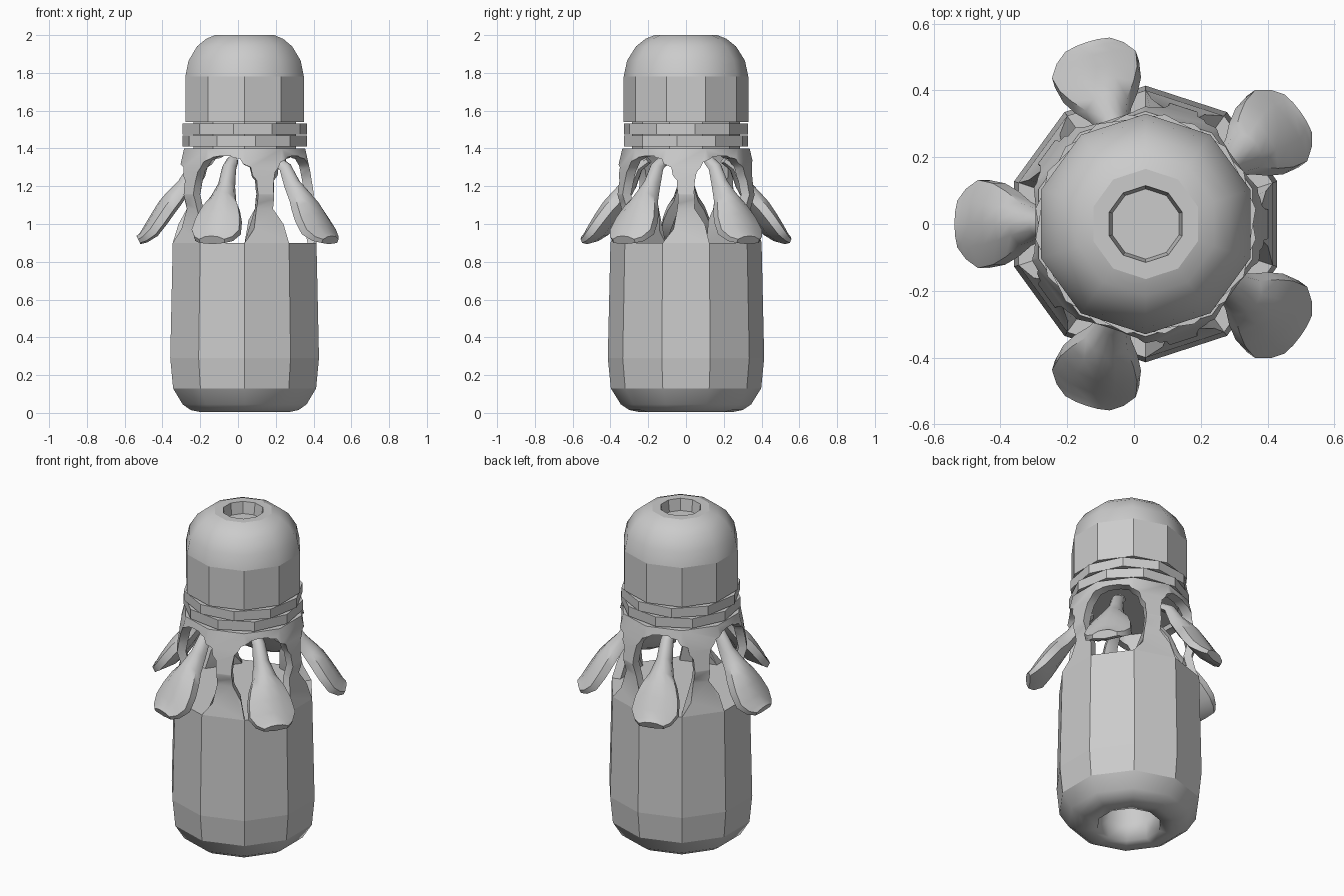
import bpy, bmesh, math
from mathutils import Vector

if "Cube" in bpy.data.objects:
    bpy.data.objects.remove(bpy.data.objects["Cube"])

CX = 0.035          # the main axis sits slightly off the bounding-box centre
SIDES = 10

grey = bpy.data.materials.new("plain_grey")
grey.diffuse_color = (0.6, 0.6, 0.6, 1)
grey.use_nodes = True
grey.node_tree.nodes["Principled BSDF"].inputs["Base Color"].default_value = grey.diffuse_color


def add_object(name, bm, angle=None):
    bmesh.ops.recalc_face_normals(bm, faces=bm.faces[:])
    me = bpy.data.meshes.new(name)
    bm.to_mesh(me)
    bm.free()
    ob = bpy.data.objects.new(name, me)
    bpy.context.collection.objects.link(ob)
    me.materials.append(grey)
    if angle:
        smooth_by_angle(me, angle)
    return ob


def smooth_by_angle(me, angle):
    for p in me.polygons:
        p.use_smooth = True
    me.set_sharp_from_angle(angle=math.radians(angle))


def lathe(name, profile, offset=18, smooth=(), closed=False):
    """Ten-sided turned part; smooth = indices of rounded profile bands."""
    bm = bmesh.new()
    rings = []
    for r, z in profile:
        ring = []
        for k in range(SIDES):
            a = math.radians(offset + 360 / SIDES * k)
            ring.append(bm.verts.new((CX + r * math.cos(a), r * math.sin(a), z)))
        rings.append(ring)
    n = len(rings)
    for i in range(n if closed else n - 1):
        a, b = rings[i], rings[(i + 1) % n]
        for k in range(SIDES):
            j = (k + 1) % SIDES
            f = bm.faces.new((a[k], a[j], b[j], b[k]))
            f.smooth = i in smooth
    if not closed:
        bm.faces.new(rings[0])
        bm.faces.new(rings[-1])
    return add_object(name, bm)


# Main body with rounded base and a hole underneath
lathe("body", [(0.17, 0.30), (0.175, 0.12), (0.18, 0.01), (0.25, 0.005), (0.30, 0.015),
               (0.345, 0.045), (0.398, 0.13), (0.414, 0.29), (0.40, 0.90)],
      smooth=(0, 1, 2, 3, 4, 5))

# Cap with dome and a recess in the top
lathe("cap", [(0.33, 1.54), (0.33, 1.78), (0.312, 1.865), (0.265, 1.94), (0.215, 1.98),
              (0.165, 2.0), (0.115, 2.0), (0.105, 1.93)], smooth=(1, 2, 3, 4))

# Two twisted collar rings and the core that carries them
lathe("upper_ring", [(0.333, 1.475), (0.333, 1.532)], offset=8)
lathe("lower_ring", [(0.333, 1.41), (0.333, 1.468)], offset=28)
lathe("collar_core", [(0.285, 1.385), (0.285, 1.56)])

# Flared neck shell with five arched windows
neck = lathe("neck", [(0.40, 0.90), (0.362, 1.08), (0.386, 1.155), (0.365, 1.28), (0.337, 1.40),
                      (0.28, 1.40), (0.31, 1.28), (0.335, 1.155), (0.315, 1.08), (0.35, 0.90)],
             closed=True)
half_arch = [(0.325, 0.88), (0.325, 0.90), (0.54, 1.08), (0.56, 1.16), (0.54, 1.23),
             (0.43, 1.30), (0.25, 1.345), (0.09, 1.36)]
arch = half_arch + [(-t, z) for t, z in reversed(half_arch)]
petal_angles = [math.radians(36 + 72 * k) for k in range(5)]


def place(r, t, z, a):
    return (CX + r * math.cos(a) - t * math.sin(a), r * math.sin(a) + t * math.cos(a), z)


bm = bmesh.new()
for a in petal_angles:
    inner = [bm.verts.new(place(0.15, t * 0.15, z, a)) for t, z in arch]
    outer = [bm.verts.new(place(0.60, t * 0.60, z, a)) for t, z in arch]
    bm.faces.new(inner)
    bm.faces.new(outer)
    for i in range(len(arch)):
        j = (i + 1) % len(arch)
        bm.faces.new((inner[i], inner[j], outer[j], outer[i]))
cutter = add_object("window_cutter", bm)
cutter.hide_render = True
mod = neck.modifiers.new("windows", 'BOOLEAN')
mod.operation = 'DIFFERENCE'
mod.solver = 'EXACT'
mod.object = cutter
deps = bpy.context.evaluated_depsgraph_get()
deps.update()
cut_mesh = bpy.data.meshes.new_from_object(neck.evaluated_get(deps))
neck.modifiers.clear()
neck.data = cut_mesh
smooth_by_angle(cut_mesh, 38)
bpy.data.objects.remove(cutter)

# Five drooping petals: (radius, height, half width, half thickness)
path = [(0.21, 1.34, 0.03, 0.022), (0.27, 1.30, 0.035, 0.028), (0.315, 1.21, 0.042, 0.04),
        (0.37, 1.14, 0.065, 0.05), (0.41, 1.09, 0.098, 0.052), (0.45, 1.03, 0.122, 0.05),
        (0.495, 0.965, 0.132, 0.045), (0.535, 0.928, 0.105, 0.032), (0.562, 0.915, 0.07, 0.024)]
section = [(-1, -0.7), (-1, 0.2), (-0.5, 0.85), (0, 1), (0.5, 0.85), (1, 0.2), (1, -0.7), (0, -1)]
for n, a in enumerate(petal_angles):
    bm = bmesh.new()
    rings = []
    for i, (r, z, w, t) in enumerate(path):
        p, q = path[max(i - 1, 0)], path[min(i + 1, len(path) - 1)]
        d = Vector((q[0] - p[0], q[1] - p[1])).normalized()
        nr, nz = -d.y, d.x      # outward normal of the petal's back
        rings.append([bm.verts.new(place(r + nr * v * t, u * w, z + nz * v * t, a))
                      for u, v in section])
    for ra, rb in zip(rings, rings[1:]):
        for k in range(len(section)):
            j = (k + 1) % len(section)
            bm.faces.new((ra[k], ra[j], rb[j], rb[k]))
    bm.faces.new(rings[0])
    bm.faces.new(rings[-1])
    add_object(f"petal_{n + 1}", bm, 42)
